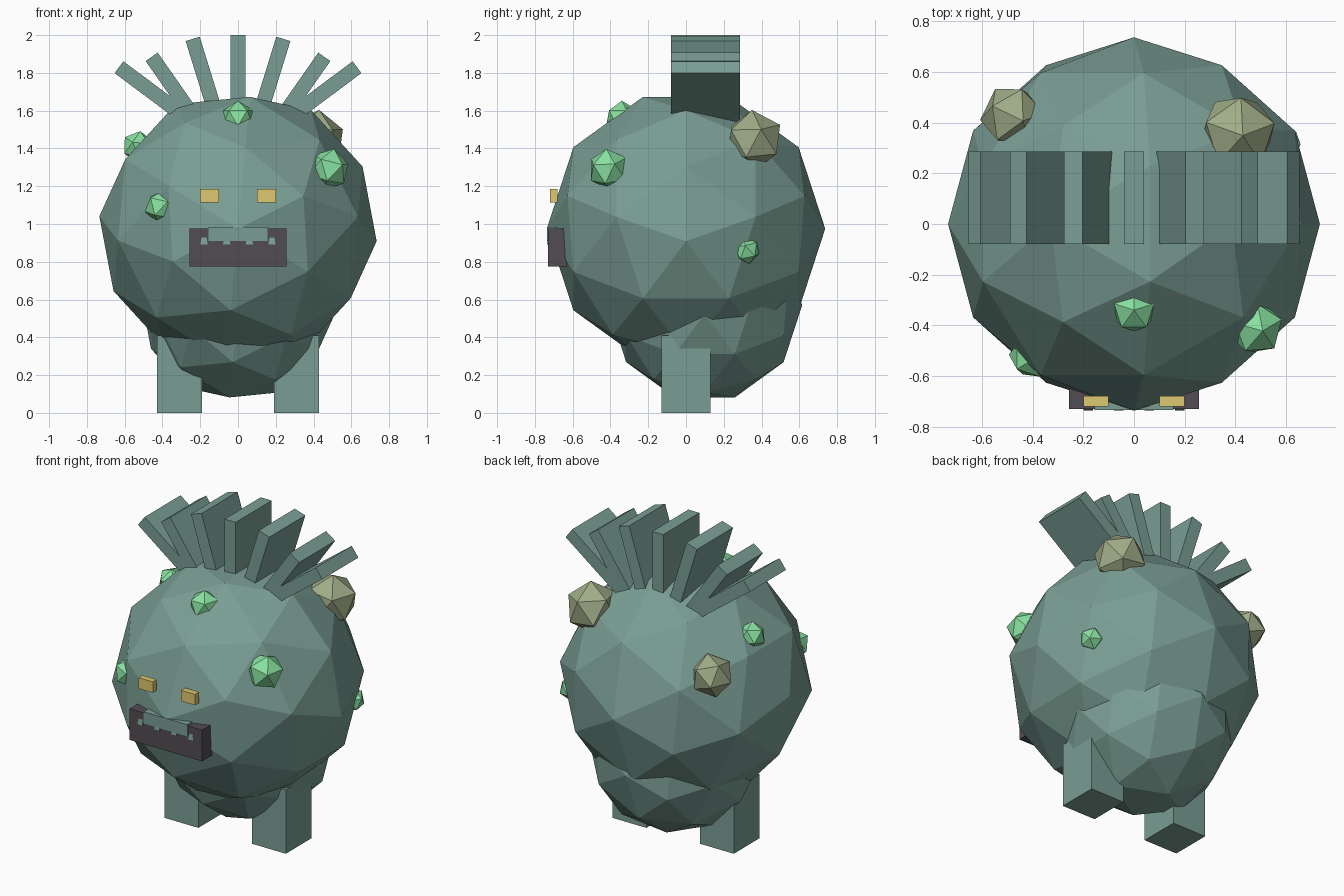
import bpy
import math
from mathutils import Matrix, Vector

cube = bpy.data.objects.get("Cube")
if cube:
    bpy.data.objects.remove(cube, do_unlink=True)


def material(name, r, g, b):
    def lin(c):
        c /= 255
        return c / 12.92 if c < 0.04 else ((c + 0.055) / 1.055) ** 2.4
    colour = (lin(r), lin(g), lin(b), 1)
    mat = bpy.data.materials.new(name)
    mat.use_nodes = True
    mat.diffuse_color = colour
    for node in mat.node_tree.nodes:
        if node.type == 'BSDF_PRINCIPLED':
            node.inputs["Base Color"].default_value = colour
    return mat


STONE = material("mossy teal stone", 122, 158, 148)
GREEN = material("bright green crystal", 136, 224, 160)
OLIVE = material("olive crystal", 160, 172, 136)
GOLD = material("golden eye", 222, 200, 112)
DARK = material("dark mouth", 82, 76, 82)


def finish(name, mat):
    ob = bpy.context.object
    ob.name = ob.data.name = name
    ob.data.materials.append(mat)
    return ob


def box(name, centre, size, mat, tilt=0):
    bpy.ops.mesh.primitive_cube_add(size=1)
    ob = finish(name, mat)
    ob.data.transform(Matrix.Diagonal((*size, 1)))
    ob.rotation_euler.y = tilt
    ob.location = centre
    return ob


def ball(name, centre, radius, mat, detail, turn):
    bpy.ops.mesh.primitive_ico_sphere_add(subdivisions=detail, radius=radius,
                                          location=centre, rotation=turn)
    return finish(name, mat)


# Faceted body and belly, turned so an edge midpoint sits on each axis
edge_up = (0, math.atan(0.618), 0)
ball("body", (0, 0, 0.975), 0.737, STONE, 2, edge_up)
ball("belly", (0, 0.1, 0.57), 0.515, STONE, 2, edge_up)

# Legs and eyes
for side, s in (("left", 1), ("right", -1)):
    box(side + "_leg", (s * 0.31, 0, 0.205), (0.24, 0.26, 0.41), STONE)
    box(side + "_eye", (s * 0.15, -0.70, 1.15), (0.1, 0.04, 0.07), GOLD)

# Fan of upright slabs on the head, each hung down from its tip
length = 0.5
fan = [(0, 2.0, 0), (0.24, 1.98, 0.3), (0.457, 1.885, 0.61), (0.63, 1.83, 0.93)]
for i, (x, z, tilt) in enumerate(fan):
    for s in ((1, -1) if i else (1,)):
        down = Vector((s * math.sin(tilt), 0, math.cos(tilt))) * length / 2
        box("crest_slab", Vector((s * x, 0.103, z)) - down,
            (0.078, 0.365, length), STONE, s * tilt)

# Mouth with an upper lip and small flared teeth
box("mouth", (0, -0.68, 0.875), (0.514, 0.1, 0.2), DARK)
box("upper_lip", (0, -0.71, 0.947), (0.31, 0.05, 0.075), STONE)
for x in (-0.18, -0.06, 0.06, 0.18):
    bpy.ops.mesh.primitive_cone_add(vertices=4, radius1=0.027, radius2=0.014,
                                    depth=0.055, location=(x, -0.717, 0.92),
                                    rotation=(0, 0, math.pi / 4))
    finish("tooth", STONE)

# Crystals growing out of the body
crystals = [
    ("brow_crystal", (0, -0.34, 1.56), 0.093, GREEN, (0, 0, math.pi / 2)),
    ("left_front_crystal", (0.48, -0.41, 1.29), 0.112, GREEN, (0.2, 0.2, 0.4)),
    ("right_cheek_crystal", (-0.405, -0.52, 1.09), 0.092, GREEN, (0.1, 0.2, 0)),
    ("right_side_crystal", (-0.53, 0.09, 1.41), 0.085, GREEN, (0.3, 0, 0.5)),
    ("left_side_crystal", (0.59, 0.32, 0.86), 0.073, GREEN, (0.2, 0.1, 0)),
    ("left_back_crystal", (0.41, 0.36, 1.445), 0.16, OLIVE, (0.1, 0.1, 0.3)),
    ("right_back_crystal", (-0.48, 0.425, 1.27), 0.13, OLIVE, (0.2, 0.3, 0.2)),
]
for name, centre, radius, mat, turn in crystals:
    ball(name, centre, radius, mat, 1, turn)
